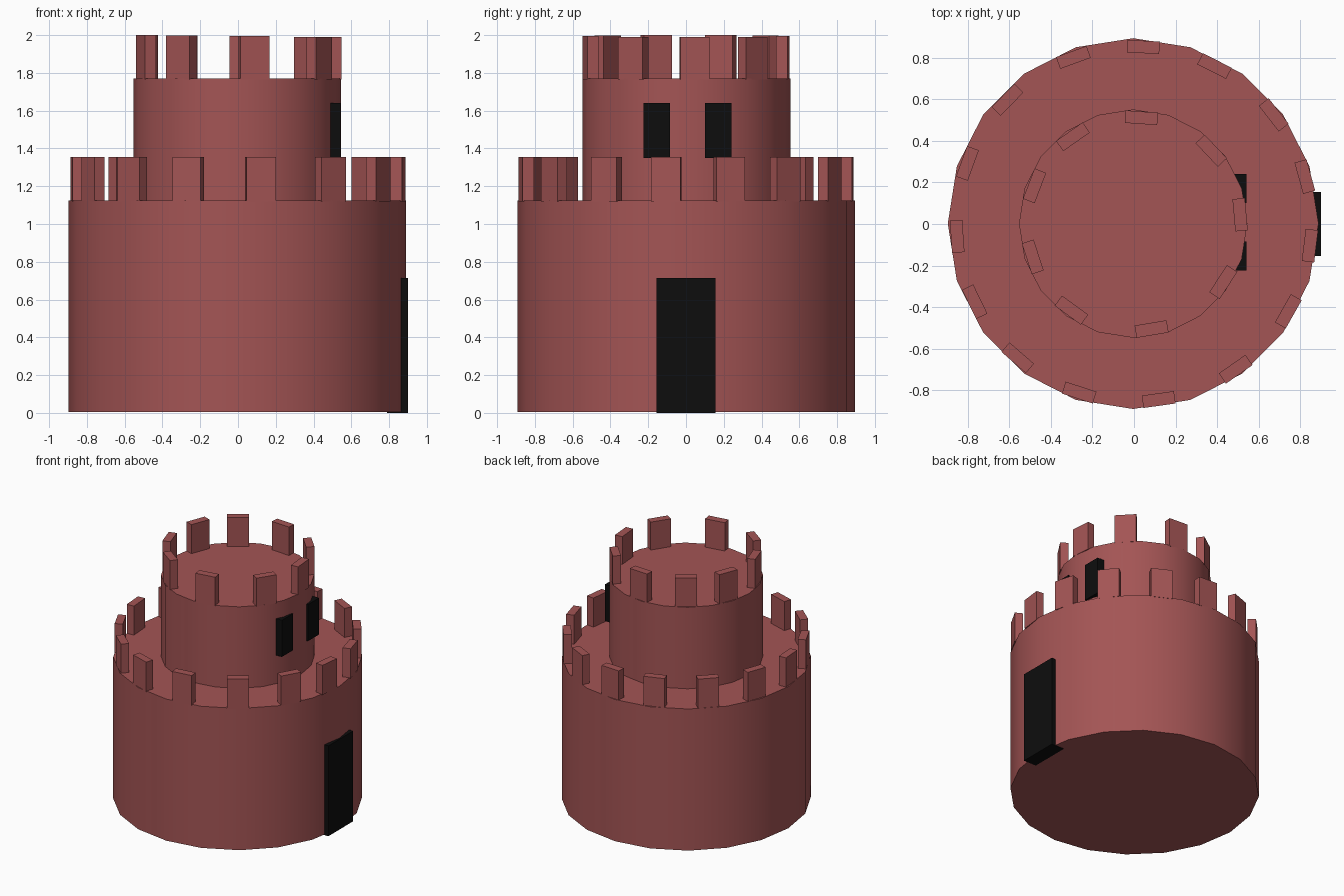
import bpy
import bmesh
from math import radians, cos, sin, pi
from mathutils import Matrix, Vector

cube = bpy.data.objects.get("Cube")
if cube:
    bpy.data.objects.remove(cube, do_unlink=True)


def make_material(name, rgb):
    mat = bpy.data.materials.new(name)
    mat.use_nodes = True
    color = (*rgb, 1.0)
    mat.diffuse_color = color
    bsdf = mat.node_tree.nodes["Principled BSDF"]
    bsdf.inputs["Base Color"].default_value = color
    bsdf.inputs["Roughness"].default_value = 0.8
    return mat


brick = make_material("brick red", (0.37, 0.09, 0.09))
black = make_material("opening black", (0.004, 0.004, 0.004))


def finish(name, bm, mat):
    mesh = bpy.data.meshes.new(name)
    bm.to_mesh(mesh)
    bm.free()
    mesh.materials.append(mat)
    obj = bpy.data.objects.new(name, mesh)
    bpy.context.collection.objects.link(obj)
    return obj


def drum(name, radius, bottom, top):
    """Smooth-sided twenty-sided tower body with sharp rims."""
    bm = bmesh.new()
    place = Matrix.Translation((-0.004, 0.002, (bottom + top) / 2))
    place = place @ Matrix.Rotation(pi / 2, 4, "Z")
    bmesh.ops.create_cone(bm, cap_ends=True, segments=20, radius1=radius,
                          radius2=radius, depth=top - bottom, matrix=place)
    obj = finish(name, bm, brick)
    bpy.ops.object.select_all(action="DESELECT")
    obj.select_set(True)
    bpy.context.view_layer.objects.active = obj
    bpy.ops.object.shade_smooth_by_angle(angle=radians(30))


def add_box(bm, low, high, turn=Matrix()):
    low, high = Vector(low), Vector(high)
    place = Matrix.Translation((low + high) / 2) @ Matrix.Diagonal((*(high - low), 1))
    return bmesh.ops.create_cube(bm, size=1, matrix=turn @ place)["verts"]


def battlement(name, angles, radius, bottom, top, slope=0.0):
    """Ring of blocks facing outwards, at slightly uneven spacing."""
    bm = bmesh.new()
    for angle in angles:
        a = radians(angle)
        turn = Matrix.Rotation(a, 4, "Z")
        lift = slope * radius * cos(a)
        add_box(bm, (radius - 0.03, -0.078, bottom),
                (radius + 0.03, 0.078, top - lift), turn)
    finish(name, bm, brick)


def opening(name, low, high):
    bm = bmesh.new()
    add_box(bm, low, high)
    finish(name, bm, black)


# Tower bodies
drum("lower_tower", 0.893, 0.004, 1.125)
drum("upper_tower", 0.55, 1.1, 1.77)

# Battlements
battlement("lower_battlement",
           [87, 63, 38, 15.5, -7, -29.5, -55, -82, -108, -131, -154, -176, 160, 135.5, 110],
           0.854, 1.12, 1.355)
battlement("upper_battlement",
           [86, 43.5, 5, -33, -80.5, -126, -162, 159, 125],
           0.513, 1.765, 1.995, slope=0.01)

# Door and windows
opening("door", (0.79, -0.155, 0), (0.9, 0.155, 0.715))
opening("right_window", (0.43, -0.225, 1.35), (0.542, -0.085, 1.64))
opening("left_window", (0.43, 0.1, 1.35), (0.542, 0.24, 1.64))
